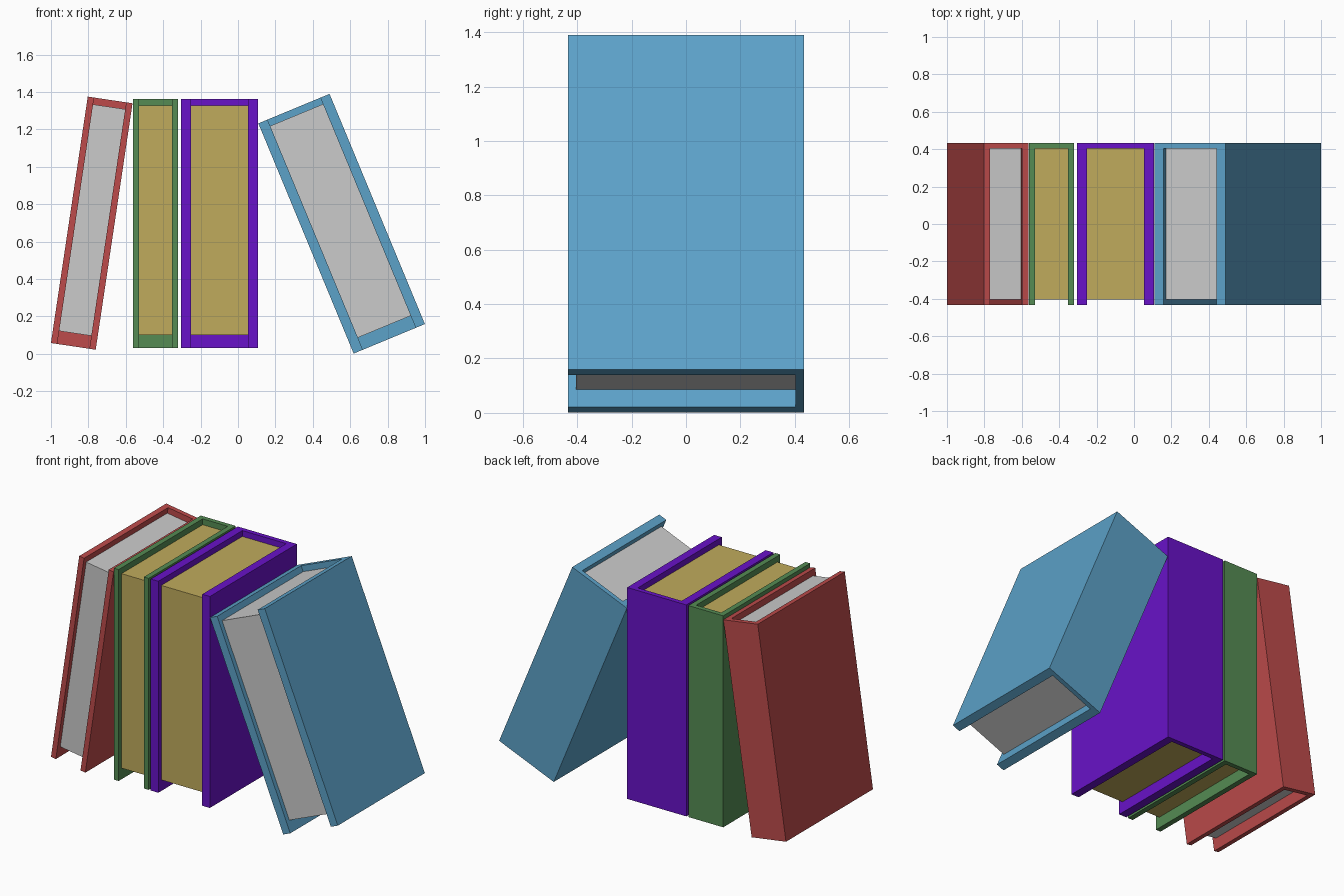
import bpy, bmesh
from math import radians

if "Cube" in bpy.data.objects:
    bpy.data.objects.remove(bpy.data.objects["Cube"])

HEIGHT, HALF_DEPTH, SPINE = 1.332, 0.433, 0.03


def material(name, rgb):
    mat = bpy.data.materials.new(name)
    mat.diffuse_color = (*rgb, 1)
    mat.use_nodes = True
    mat.node_tree.nodes["Principled BSDF"].inputs["Base Color"].default_value = mat.diffuse_color
    return mat


def prism(name, outline, z0, z1, mat):
    """Extrude an xy outline upward from z0 to z1."""
    bm = bmesh.new()
    face = bm.faces.new([bm.verts.new((x, y, z0)) for x, y in outline])
    ext = bmesh.ops.extrude_face_region(bm, geom=[face])
    top = [v for v in ext["geom"] if isinstance(v, bmesh.types.BMVert)]
    bmesh.ops.translate(bm, verts=top, vec=(0, 0, z1 - z0))
    bmesh.ops.recalc_face_normals(bm, faces=bm.faces)
    mesh = bpy.data.meshes.new(name)
    bm.to_mesh(mesh)
    bm.free()
    obj = bpy.data.objects.new(name, mesh)
    bpy.context.collection.objects.link(obj)
    if mat:
        mesh.materials.append(mat)
    return obj


def book(name, x, z, width, board, lean, cover_mat, page_mat):
    w, d, h = width / 2, HALF_DEPTH, HEIGHT / 2
    i, s = w - board, HALF_DEPTH - SPINE
    # U-shaped cover: two boards joined by the spine at the back
    cover = prism(name + "_cover",
                  [(-w, -d), (-i, -d), (-i, s), (i, s), (i, -d), (w, -d), (w, d), (-w, d)],
                  -h, h, cover_mat)
    # page block, recessed at front, top and bottom
    pages = prism(name + "_pages", [(-i, -0.404), (i, -0.404), (i, s), (-i, s)],
                  -h + 0.07, h - 0.037, page_mat)
    for obj in (cover, pages):
        obj.location = (x, 0, z)
        obj.rotation_euler.y = radians(lean)


tan = material("tan_paper", (0.53, 0.41, 0.107))
red = material("red_cover", (0.51, 0.07, 0.07))
green = material("green_cover", (0.09, 0.26, 0.087))
purple = material("purple_cover", (0.14, 0.006, 0.58))
blue = material("blue_cover", (0.107, 0.36, 0.58))

# name, centre x, centre z, width, board thickness, lean, materials
book("red_book", -0.782, 0.699, 0.242, 0.034, 8.5, red, None)
book("green_book", -0.441, 0.698, 0.243, 0.034, 0, green, tan)
book("purple_book", -0.099, 0.698, 0.412, 0.053, 0, purple, tan)
book("blue_book", 0.554, 0.696, 0.412, 0.053, -22.5, blue, None)
